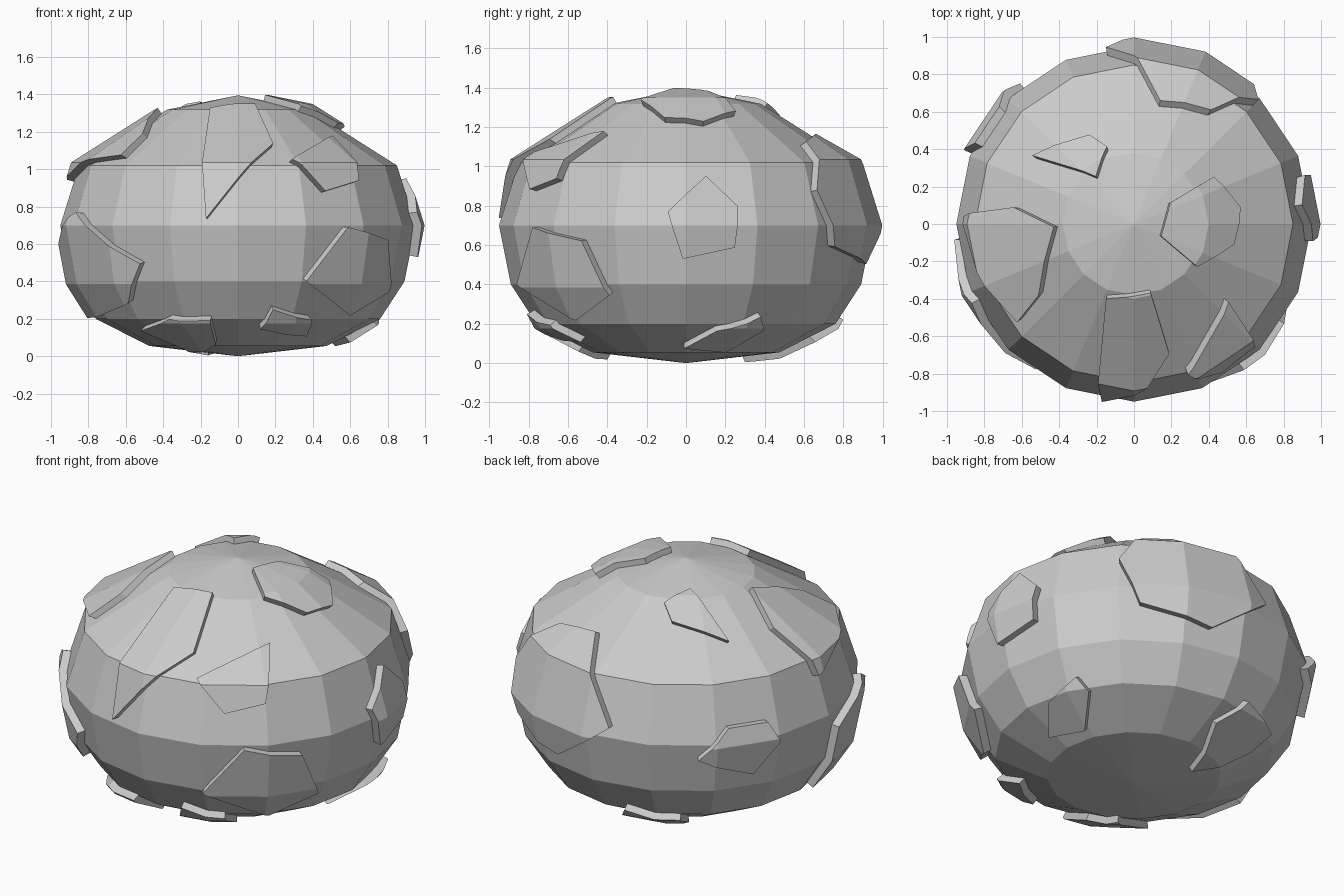
import bpy, bmesh
from math import sin, cos, pi, radians, hypot, atan2
from mathutils import Vector

if "Cube" in bpy.data.objects:
    bpy.data.objects.remove(bpy.data.objects["Cube"])

C = Vector((0, 0, 0.7))
SIDES = 16
PROFILE = [(0, 0), (0.475, 0.055), (0.76, 0.2), (0.89, 0.4), (0.95, 0.7),
           (0.85, 1.02), (0.38, 1.318), (0, 1.395)]
OUT, IN = 1.05, 0.97          # plate outer and hidden inner scale about C
SHELL = [(r * OUT, C.z + (z - C.z) * OUT) for r, z in PROFILE]


def lathe(profile):
    """Closed low-poly revolved body."""
    bm = bmesh.new()
    rings = []
    for r, z in profile:
        n = 1 if r == 0 else SIDES
        rings.append([bm.verts.new((r * cos(2 * pi * i / SIDES), r * sin(2 * pi * i / SIDES), z))
                      for i in range(n)])
    for a, b in zip(rings, rings[1:]):
        for i in range(SIDES):
            j = (i + 1) % SIDES
            if len(a) == 1:
                bm.faces.new((a[0], b[j], b[i]))
            elif len(b) == 1:
                bm.faces.new((a[i], a[j], b[0]))
            else:
                bm.faces.new((a[i], a[j], b[j], b[i]))
    return bm


def finish(bm, name):
    bmesh.ops.recalc_face_normals(bm, faces=bm.faces[:])
    me = bpy.data.meshes.new(name)
    bm.to_mesh(me)
    bm.free()
    bpy.context.collection.objects.link(bpy.data.objects.new(name, me))


def interp(v, pts):
    """Linear lookup through (key, value) pairs sorted by key."""
    for (a, fa), (b, fb) in zip(pts, pts[1:]):
        if v <= b:
            return fa + (fb - fa) * (v - a) / (b - a)
    return pts[-1][1]


def on_top(x, y):
    return Vector((x, y, interp(hypot(x, y), SHELL[:3:-1])))


def on_bottom(x, y):
    return Vector((x, y, interp(hypot(x, y), SHELL[:5])))


def on_side(deg, z):
    r = interp(z, [(b, a) for a, b in SHELL])
    return Vector((r * cos(radians(deg)), r * sin(radians(deg)), z))


def plate(name, points):
    """Cut a polygon from the enlarged shell and thicken it inward."""
    bm = lathe(SHELL)
    mid = sum((p - C for p in points), Vector())
    for p, q in zip(points, points[1:] + points[:1]):
        n = (p - C).cross(q - C)
        if n.dot(mid) > 0:
            n = -n
        bmesh.ops.bisect_plane(bm, geom=bm.verts[:] + bm.edges[:] + bm.faces[:],
                               plane_co=C, plane_no=n, clear_outer=True)
    ext = bmesh.ops.extrude_face_region(bm, geom=bm.faces[:], use_keep_orig=True)
    for v in ext["geom"]:
        if isinstance(v, bmesh.types.BMVert):
            v.co = C + (v.co - C) * IN / OUT
    finish(bm, name)


# Main rounded body
finish(lathe(PROFILE), "body")

# Plates on the upper half, outlined in x, y
TOP = {
    "front_plate": [(-.15, -.4), (.09, -.37), (.19, -.7), (-.175, -.97)],
    "front_right_upper_plate": [(.51, -.42), (.645, -.66), (.475, -.81), (.29, -.81)],
    "left_upper_plate": [(-.65, .09), (-.43, -.015), (-.515, -.385), (-.63, -.53), (-.92, .04)],
    "top_plate": [(.43, .255), (.575, .09), (.54, -.11), (.34, -.23), (.145, -.065), (.195, .115)],
    "back_left_upper_plate": [(-.24, .48), (-.145, .415), (-.205, .255), (-.55, .37)],
}
# Plates around the sides, outlined in degrees, z
SIDE = {
    "front_right_plate": [(-53, .69), (-33.5, .62), (-25.7, .34), (-43, .215), (-67, .4)],
    "right_plate": [(6.5, .955), (16, .8), (15, .585), (-1, .53), (-5.5, .77)],
    "front_left_plate": [(206, .77), (236, .49), (227, .28), (184, .2), (185, .6)],
    "back_left_plate": [(129, .62), (139, .8), (153, .8), (156.5, .68), (148, .49)],
    "back_plate": [(56, 1.13), (45, .88), (52, .59), (77, .5), (99, .77), (78, 1.17)],
}
# Plates on the underside, outlined in x, y
BOTTOM = {
    "front_left_lower_plate": [(-.52, -.5), (-.37, -.72), (-.15, -.79), (-.12, -.55), (-.22, -.4)],
    "front_right_lower_plate": [(.19, -.82), (.4, -.7), (.37, -.54), (.12, -.72)],
    "right_lower_plate": [(.6, -.01), (.75, .16), (.74, .385), (.66, .4), (.52, .2)],
    "back_lower_plate": [(-.16, .3), (-.035, .66), (-.15, .81), (-.43, .67), (-.39, .53)],
}
for group, place in ((TOP, on_top), (SIDE, on_side), (BOTTOM, on_bottom)):
    for name, outline in group.items():
        plate(name, [place(*p) for p in outline])
